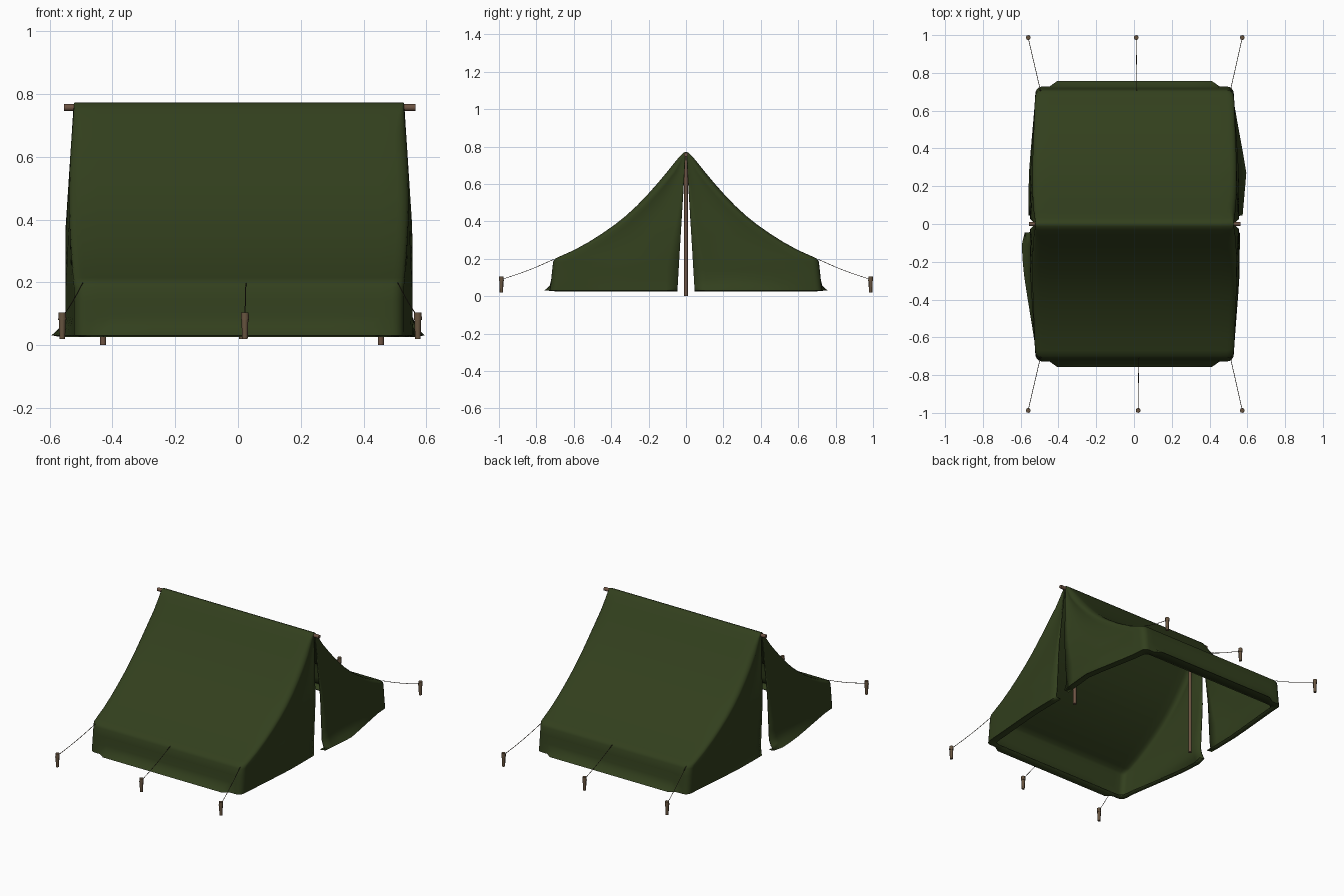
import bpy, bmesh, math
from mathutils import Vector

if "Cube" in bpy.data.objects:
    bpy.data.objects.remove(bpy.data.objects["Cube"])


def mat(name, rgb):
    m = bpy.data.materials.new(name)
    m.diffuse_color = (*rgb, 1)
    m.use_nodes = True
    m.node_tree.nodes["Principled BSDF"].inputs["Base Color"].default_value = m.diffuse_color
    return m


CANVAS = mat("olive canvas", (0.032, 0.05, 0.0125))
WOOD = mat("brown pole wood", (0.155, 0.088, 0.056))
PEG = mat("brown peg wood", (0.135, 0.088, 0.05))
ROPE = mat("dark rope", (0.05, 0.036, 0.024))

# Cross-section rows: half depth y, height z, inward hem fold, outward hem flare
ROWS = [(0, .77, 0, 0), (.012, .766, 0, 0), (.03, .748, 0, 0), (.06, .712, 0, 0),
        (.1, .662, 0, 0), (.15, .602, 0, 0), (.2, .546, 0, 0), (.26, .483, 0, 0),
        (.32, .428, 0, 0), (.38, .38, 0, 0), (.45, .331, 0, 0), (.52, .287, 0, 0),
        (.6, .243, 0, 0), (.67, .212, 0, 0), (.7, .198, 0, 0), (.708, .183, 0, 0),
        (.713, .14, 0, 0), (.718, .09, 0, 0), (.722, .055, 0, .004),
        (.726, .032, 0, .028), (.726, .028, .035, 0)]
FLAP = [1, .9, .78, .65, .5, .36, .22, .1, 0]


def gable(Y, z, inset, kick, peak):
    """Half of one row: from the door slit round the corner to the roof edge."""
    r = min(.035, Y * .4)
    slit = min(.044 * (.77 - z) / .74 + .002, Y * .5)
    depth = Y - inset
    side = .524 + .026 * min(1, (.773 - z) / .4)
    bump = math.sin(math.pi * min(1, max(0, (z - .18) / .58)))
    e = .523 + .016 * bump - inset
    pts = []
    for u in FLAP:
        y = (depth - r) + (slit - (depth - r)) * u
        x = e + (side - inset - e) * min(1, u * 1.6)
        x -= .012 * bump * math.sin(math.pi * u)
        tri = max(0, min((.62 - y) / (.62 - peak), 1 - .6 * (peak - y) / peak))
        x += kick * tri * max(0, 1 - (z - .03) / .065) ** 2
        pts.append((x, y))
    for a in (22, 45, 68, 90):
        a = math.radians(a)
        pts.append((e - r + r * math.cos(a), depth - r + r * math.sin(a)))
    return pts


# Canvas: two halves, each wrapping roof, wall and both gable flaps
bm = bmesh.new()
for s, kick_pos, kick_neg in ((1, (.042, .27), (.012, .06)), (-1, (.006, .06), (.05, .12))):
    grid = []
    for Y, z, inset, flare in ROWS:
        right = gable(Y, z, inset, *kick_pos)
        left = [(-x, y) for x, y in gable(Y, z, inset, *kick_neg)]
        mid = [(x, Y - inset + (flare if abs(x) < .43 else 0))
               for x in (.45, .41, .28, .14, 0, -.14, -.28, -.41, -.45)]
        path = right + mid + left[::-1]
        grid.append([bm.verts.new((x + .003, s * y, z)) for x, y in path])
    for a, b in zip(grid, grid[1:]):
        for i in range(len(a) - 1):
            bm.faces.new((a[i], a[i + 1], b[i + 1], b[i]))
bmesh.ops.remove_doubles(bm, verts=bm.verts, dist=.0004)
bmesh.ops.recalc_face_normals(bm, faces=bm.faces)
me = bpy.data.meshes.new("tent_canvas")
bm.to_mesh(me)
bm.free()
tent = bpy.data.objects.new("tent_canvas", me)
bpy.context.collection.objects.link(tent)
me.materials.append(CANVAS)
sol = tent.modifiers.new("cloth", 'SOLIDIFY')
sol.thickness = .005
sol.offset = 0


def smooth(ob, angle=45):
    bpy.ops.object.select_all(action='DESELECT')
    ob.select_set(True)
    bpy.context.view_layer.objects.active = ob
    bpy.ops.object.shade_smooth_by_angle(angle=math.radians(angle))


smooth(tent, 60)


def rod(name, a, b, r1, r2, material, sides=10):
    a, b = Vector(a), Vector(b)
    bpy.ops.mesh.primitive_cone_add(vertices=sides, radius1=r1, radius2=r2,
                                    depth=(b - a).length, location=(a + b) / 2)
    ob = bpy.context.object
    ob.name = name
    ob.rotation_euler = (b - a).to_track_quat('Z', 'Y').to_euler()
    ob.data.materials.append(material)
    smooth(ob)
    return ob


# Poles
rod("ridge_pole", (-.555, 0, .757), (.565, 0, .757), .011, .011, WOOD)
for name, x in (("left_pole", -.43), ("right_pole", .455)):
    rod(name, (x, 0, 0), (x, 0, .75), .01, .01, WOOD)

# Pegs with guy ropes
for s, side, mx in ((-1, "front", .022), (1, "back", .012)):
    for px, ax, end in ((-.56, -.495, "left"), (mx, mx + .003, "middle"), (.573, .51, "right")):
        name = f"{side}_{end}"
        py = s * .987
        rod(name + "_peg", (px, py, .02), (px, py, .085), .009, .011, PEG, 8)
        rod(name + "_peg_head", (px, py, .08), (px, py, .104), .013, .012, PEG, 8)
        cu = bpy.data.curves.new(name + "_rope", 'CURVE')
        cu.dimensions = '3D'
        cu.bevel_depth = .0016
        cu.bevel_resolution = 1
        sp = cu.splines.new('POLY')
        sp.points.add(6)
        for i, p in enumerate(sp.points):
            t = i / 6
            p.co = (ax + (px - ax) * t, s * (.705 + .28 * t),
                    .198 - .108 * t - .006 * math.sin(math.pi * t), 1)
        ob = bpy.data.objects.new(name + "_rope", cu)
        bpy.context.collection.objects.link(ob)
        cu.materials.append(ROPE)
